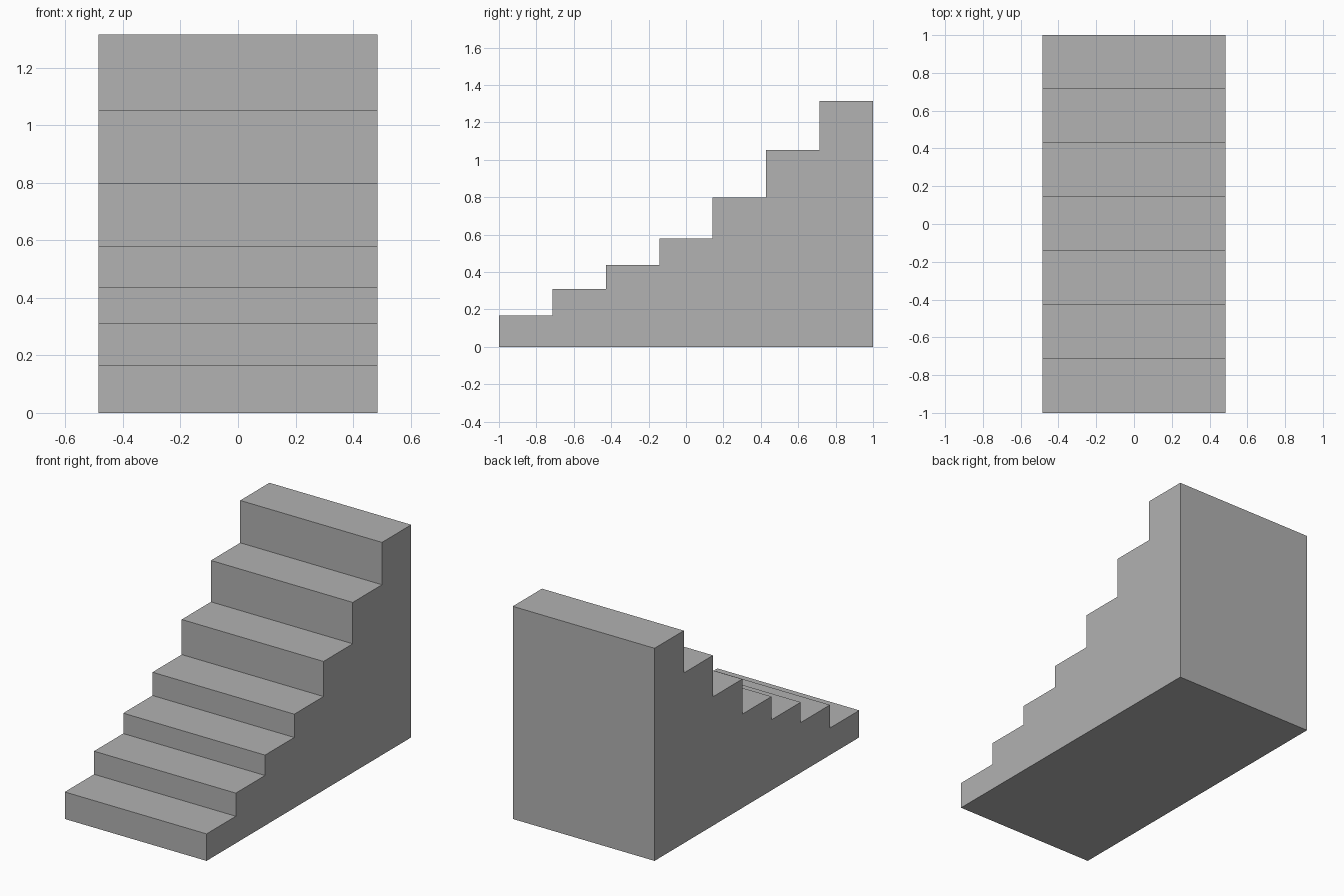
import bpy
import bmesh

cube = bpy.data.objects.get("Cube")
if cube:
    bpy.data.objects.remove(cube, do_unlink=True)

# Plain grey material
grey = bpy.data.materials.new("stone grey")
grey.use_nodes = True
colour = (0.445, 0.445, 0.445, 1)
grey.diffuse_color = colour
grey.node_tree.nodes["Principled BSDF"].inputs["Base Color"].default_value = colour

# Equal treads with risers that grow towards the top
half_width = 0.485
tread_heights = [0.167, 0.31, 0.436, 0.58, 0.797, 1.053, 1.315]
tread = 2 / len(tread_heights)

# Side profile: two corners per step, closed along the back and base
profile = [(-1, 0)]
for i, z in enumerate(tread_heights):
    profile += [(-1 + i * tread, z), (-1 + (i + 1) * tread, z)]
profile.append((1, 0))

# Extrude the profile across the width into one solid staircase
bm = bmesh.new()
side = bm.faces.new([bm.verts.new((-half_width, y, z)) for y, z in profile])
result = bmesh.ops.extrude_face_region(bm, geom=[side])
moved = [v for v in result["geom"] if isinstance(v, bmesh.types.BMVert)]
bmesh.ops.translate(bm, verts=moved, vec=(2 * half_width, 0, 0))
bmesh.ops.recalc_face_normals(bm, faces=bm.faces[:])

mesh = bpy.data.meshes.new("staircase")
bm.to_mesh(mesh)
bm.free()
mesh.materials.append(grey)
staircase = bpy.data.objects.new("staircase", mesh)
bpy.context.collection.objects.link(staircase)
